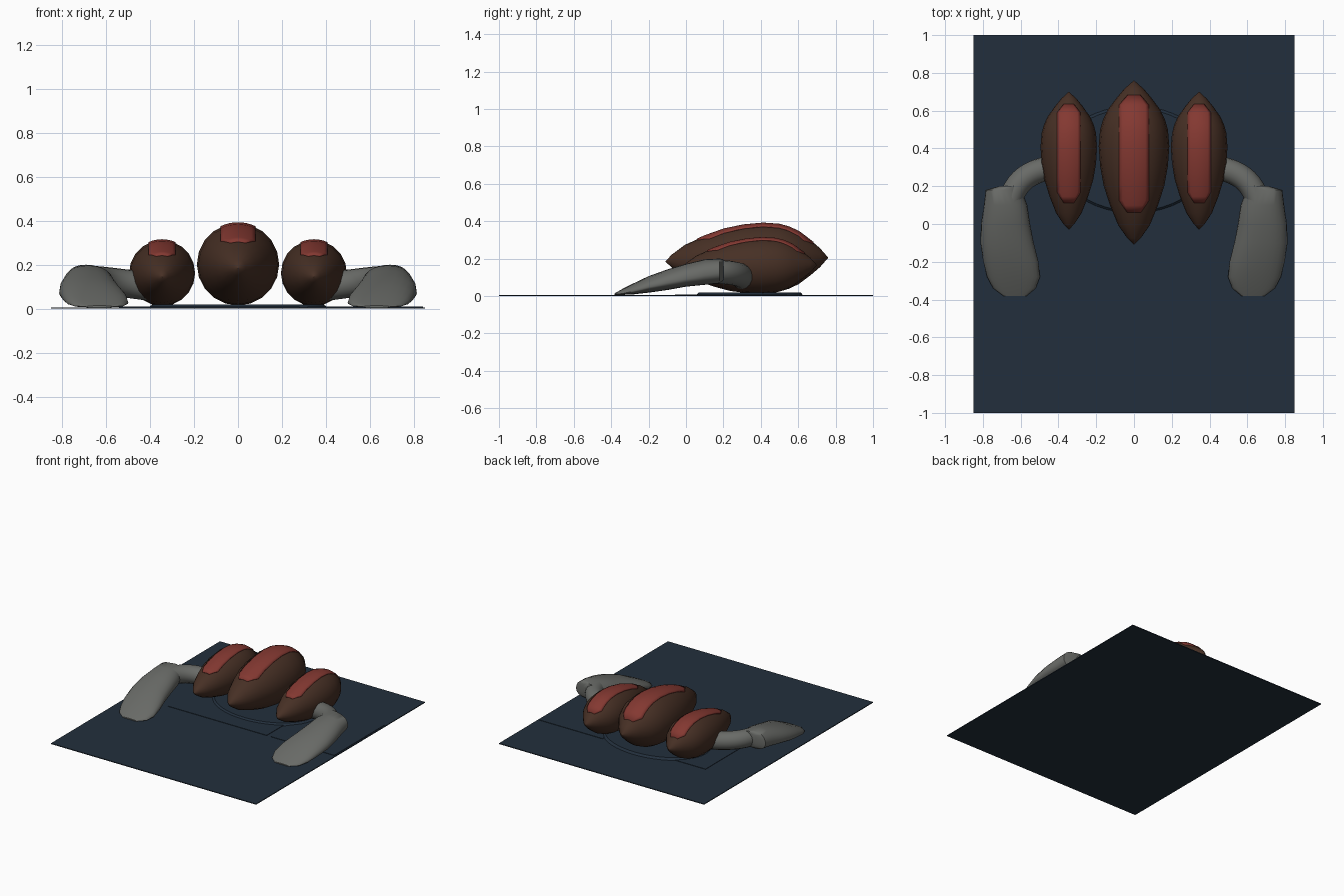
import bpy
import bmesh
from math import cos, sin, pi, sqrt, copysign
from mathutils import Vector

cube = bpy.data.objects.get("Cube")
if cube:
    bpy.data.objects.remove(cube, do_unlink=True)


def material(name, rgb):
    m = bpy.data.materials.new(name)
    m.use_nodes = True
    m.diffuse_color = (*rgb, 1)
    bsdf = m.node_tree.nodes["Principled BSDF"]
    bsdf.inputs["Base Color"].default_value = (*rgb, 1)
    bsdf.inputs["Roughness"].default_value = 0.8
    return m


NAVY = material("dark navy", (0.016, 0.028, 0.045))
BROWN = material("dark brown", (0.062, 0.029, 0.018))
RED = material("dull red", (0.23, 0.04, 0.031))
GREY = material("warm grey", (0.14, 0.145, 0.135))


def grid_mesh(name, rows, mat, closed=True, angle=50):
    """Skin a list of equally long point rows; closed rows get end caps."""
    bm = bmesh.new()
    vs = [[bm.verts.new(p) for p in row] for row in rows]
    n = len(rows[0])
    for a, b in zip(vs, vs[1:]):
        for i in range(n if closed else n - 1):
            j = (i + 1) % n
            bm.faces.new((a[i], a[j], b[j], b[i]))
    if closed:
        bm.faces.new(vs[0])
        bm.faces.new(vs[-1])
    bmesh.ops.recalc_face_normals(bm, faces=bm.faces)
    me = bpy.data.meshes.new(name)
    bm.to_mesh(me)
    bm.free()
    ob = bpy.data.objects.new(name, me)
    bpy.context.collection.objects.link(ob)
    me.materials.append(mat)
    bpy.ops.object.select_all(action="DESELECT")
    ob.select_set(True)
    bpy.context.view_layer.objects.active = ob
    bpy.ops.object.shade_smooth_by_angle(angle=angle * pi / 180)
    return ob


def slab(name, x0, x1, y0, y1, z0, z1):
    corners = ((x0, y0), (x1, y0), (x1, y1), (x0, y1))
    return grid_mesh(name, [[(x, y, z) for x, y in corners] for z in (z0, z1)], NAVY, angle=20)


def interp(table, t):
    """Linear lookup in rows that start with the key."""
    for a, b in zip(table, table[1:]):
        if t <= b[0]:
            f = (t - a[0]) / (b[0] - a[0])
            return [p + (q - p) * f for p, q in zip(a[1:], b[1:])]
    return table[-1][1:]


# Base sheet, two thin panels and the low oval plinth
slab("base_sheet", -0.85, 0.85, -1, 1, 0, 0.006)
slab("right_panel", -0.54, 0.28, -0.06, 0.54, 0.004, 0.009)
slab("left_panel", 0.315, 0.84, -0.06, 0.54, 0.004, 0.009)
plinth = [[(k * 0.4 * cos(a), 0.34 + k * 0.28 * sin(a), z)
           for a in (2 * pi * i / 48 for i in range(48))]
          for k, z in ((1.02, 0.005), (0.97, 0.02))]
grid_mesh("oval_plinth", plinth, NAVY, angle=20)

# Pods: pointed spindles with a thin raised stripe on top
POD = ((0, 0.005), (0.04, 0.19), (0.12, 0.45), (0.24, 0.68), (0.36, 0.86),
       (0.48, 0.96), (0.6, 1), (0.7, 0.96), (0.76, 0.88), (0.82, 0.75),
       (0.9, 0.47), (0.95, 0.27), (1, 0.005))
STRIPE = ((0.195, 0.45), (0.27, 1), (0.85, 1), (0.91, 0.45))


def pod(side, x, y0, y1, z, r, stripe_half):
    sides = 20

    def station(t):
        return y0 + (y1 - y0) * t, z - 0.02 * (1 - t) ** 2, r * interp(POD, t)[0]

    rows = []
    for t, _ in POD:
        y, zc, rad = station(t)
        rows.append([(x + rad * sin(2 * pi * i / sides), y, zc + rad * cos(2 * pi * i / sides))
                     for i in range(sides)])
    grid_mesh(side + "_pod", rows, BROWN, angle=60)

    ts = sorted({t for t, _ in STRIPE} | {t for t, _ in POD if 0.2 < t < 0.9})
    rows = []
    for t in ts:
        y, zc, rad = station(t)
        half = min(stripe_half * interp(STRIPE, t)[0], 0.85 * rad)
        rows.append([(x + half * u / 4, y, zc + sqrt(rad ** 2 - (half * u / 4) ** 2) + 0.004)
                     for u in range(-4, 5)])
    ob = grid_mesh(side + "_pod_stripe", rows, RED, closed=False)
    if ob.data.polygons[0].normal.z < 0:
        ob.data.flip_normals()
    mod = ob.modifiers.new("thickness", "SOLIDIFY")
    mod.thickness = 0.008
    mod.offset = -1


pod("middle", 0, -0.11, 0.76, 0.205, 0.187, 0.08)
for side, s in (("left", 1), ("right", -1)):
    pod(side, s * 0.345, -0.03, 0.70, 0.165, 0.15, 0.062)

# Arms: bent tubes from the outer pods to the paddles
ARM = [Vector(p) for p in ((0.40, 0.30, 0.10), (0.50, 0.295, 0.113),
                           (0.62, 0.26, 0.13), (0.655, 0.12, 0.13))]


def bezier(t):
    a, b, c, d = ARM
    u = 1 - t
    return a * u ** 3 + b * 3 * u * u * t + c * 3 * u * t * t + d * t ** 3


def arm_rows(s):
    rows = []
    for k in range(13):
        t = k / 12
        p = bezier(t)
        tangent = (bezier(t + 0.01) - bezier(t - 0.01)).normalized()
        across = tangent.cross(Vector((0, 0, 1))).normalized()
        up = across.cross(tangent)
        ring = [p + (across * cos(a) + up * sin(a)) * 0.064
                for a in (2 * pi * i / 16 for i in range(16))]
        rows.append([(s * q.x, q.y, q.z) for q in ring])
    return rows


# Paddles: y, centre x, half width, edge height, top, bottom
PADDLE = ((0.2, 0.66, 0.055, 0.135, 0.195, 0.085),
          (0.18, 0.69, 0.095, 0.125, 0.2, 0.068),
          (0.1, 0.68, 0.115, 0.11, 0.196, 0.06),
          (0, 0.68, 0.13, 0.09, 0.172, 0.05),
          (-0.1, 0.672, 0.141, 0.07, 0.142, 0.032),
          (-0.2, 0.652, 0.146, 0.048, 0.106, 0.018),
          (-0.28, 0.638, 0.14, 0.026, 0.068, 0.009),
          (-0.34, 0.633, 0.113, 0.013, 0.038, 0.006),
          (-0.382, 0.63, 0.06, 0.009, 0.014, 0.005))


def power(v, e):
    return copysign(abs(v) ** e, v)


def paddle_rows(s):
    rows = []
    for y, cx, hw, ze, top, bottom in PADDLE:
        ring = []
        for i in range(24):
            c, h = cos(2 * pi * i / 24), sin(2 * pi * i / 24)
            z = ze + (top - ze if h > 0 else ze - bottom) * power(h, 0.9)
            ring.append((s * (cx + hw * power(c, 0.9)), y, z))
        rows.append(ring)
    return rows


for side, s in (("left", 1), ("right", -1)):
    grid_mesh(side + "_arm", arm_rows(s), GREY)
    grid_mesh(side + "_paddle", paddle_rows(s), GREY)
